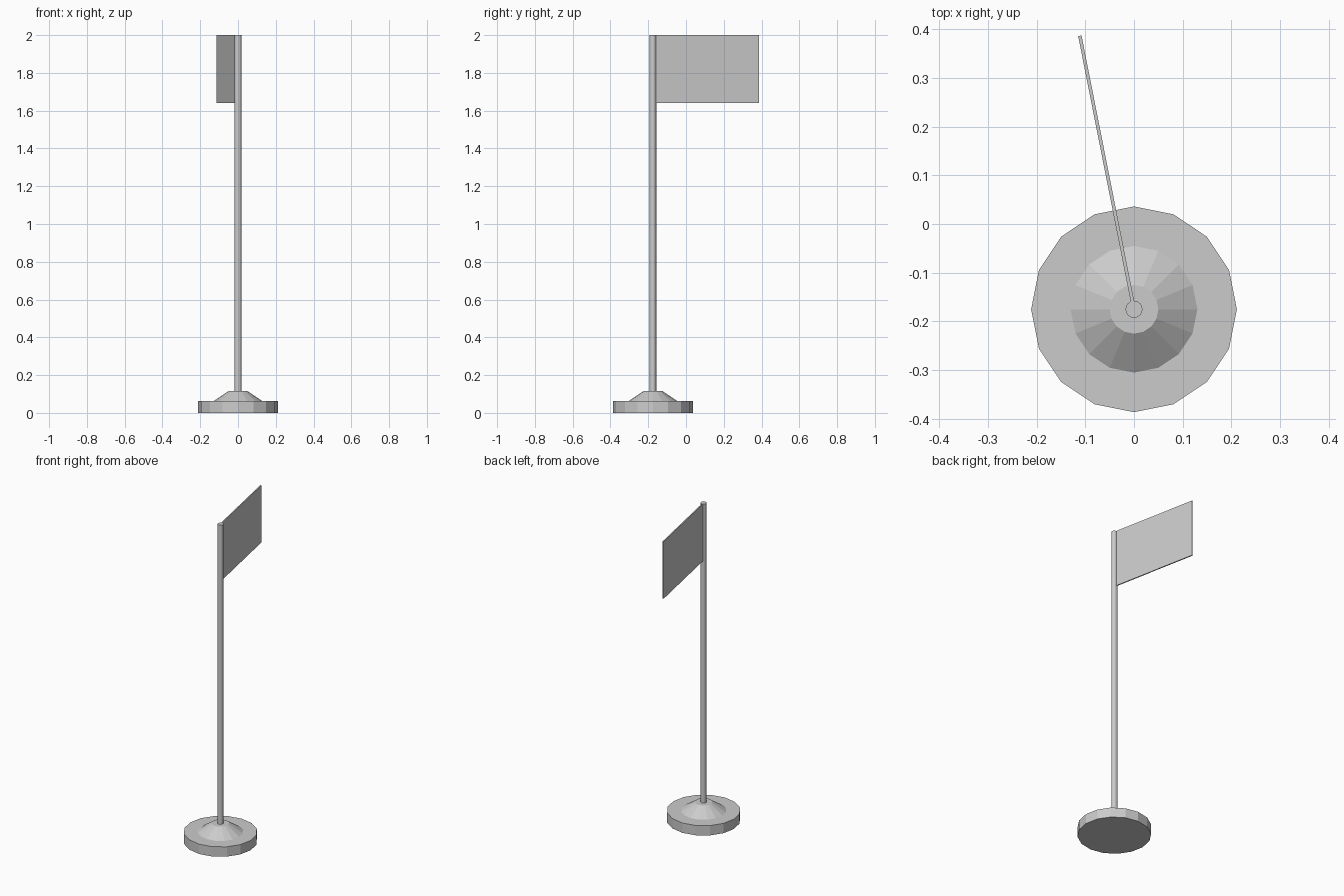
import bpy, math

if "Cube" in bpy.data.objects:
    bpy.data.objects.remove(bpy.data.objects["Cube"])

CX, CY = 0.0, -0.175      # pole axis
SIDES = 16


def frustum(name, r1, r2, z0, z1):
    bpy.ops.mesh.primitive_cone_add(vertices=SIDES, radius1=r1, radius2=r2, depth=z1 - z0,
                                    location=(CX, CY, (z0 + z1) / 2))
    ob = bpy.context.object
    ob.name = name
    return ob


# Weighted foot, sloped collar and pole
frustum("base_disc", 0.211, 0.211, 0.0, 0.062)
frustum("base_collar", 0.13, 0.05, 0.062, 0.115)
frustum("pole", 0.0175, 0.0175, 0.115, 2.0)

# Flat flag panel, swung slightly to the left of straight back
angle = math.radians(101.2)
start, end = 0.0165, 0.572
mid = (start + end) / 2
bpy.ops.mesh.primitive_cube_add(
    size=1,
    location=(CX + mid * math.cos(angle), CY + mid * math.sin(angle), 1.82),
    rotation=(0, 0, angle))
flag = bpy.context.object
flag.name = "flag"
flag.scale = (end - start, 0.007, 0.36)
bpy.ops.object.transform_apply(location=False, rotation=False, scale=True)
